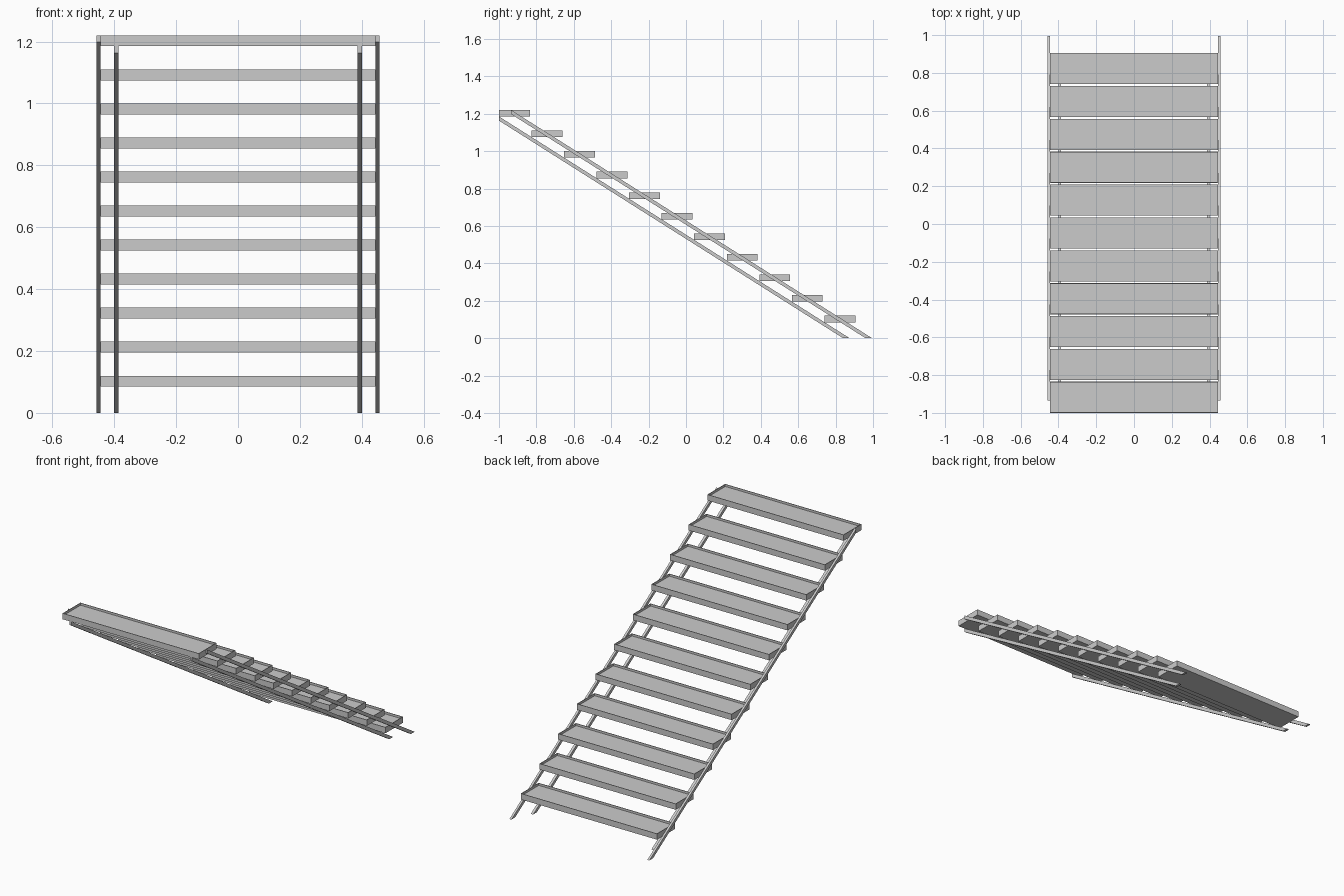
import bpy, bmesh

if "Cube" in bpy.data.objects:
    bpy.data.objects.remove(bpy.data.objects["Cube"])

STEPS = 11
RUN, RISE = 0.174, 0.11      # pitch between treads
SLOPE = RISE / RUN


def make_object(name, bm):
    bmesh.ops.recalc_face_normals(bm, faces=bm.faces[:])
    mesh = bpy.data.meshes.new(name)
    bm.to_mesh(mesh)
    bm.free()
    obj = bpy.data.objects.new(name, mesh)
    bpy.context.collection.objects.link(obj)
    return obj


def prism(name, profile, x0, x1):
    """Extrude a (y, z) profile from x0 to x1."""
    bm = bmesh.new()
    face = bm.faces.new([bm.verts.new((x0, y, z)) for y, z in profile])
    ext = bmesh.ops.extrude_face_region(bm, geom=[face])
    moved = [v for v in ext["geom"] if isinstance(v, bmesh.types.BMVert)]
    bmesh.ops.translate(bm, verts=moved, vec=(x1 - x0, 0, 0))
    return make_object(name, bm)


def tread(name, y0, z0):
    """Shallow tray: a box whose top is inset and sunk inside a thin rim."""
    w, depth, h = 0.89, 0.165, 0.035
    bm = bmesh.new()
    bmesh.ops.create_cube(bm, size=1)
    for v in bm.verts:
        v.co = (v.co.x * w, y0 + (v.co.y + 0.5) * depth, z0 + (v.co.z + 0.5) * h)
    bm.normal_update()
    top = max(bm.faces, key=lambda f: f.calc_center_median().z)
    bmesh.ops.inset_region(bm, faces=[top], thickness=0.005)
    ext = bmesh.ops.extrude_face_region(bm, geom=[top])
    sunk = [v for v in ext["geom"] if isinstance(v, bmesh.types.BMVert)]
    bmesh.ops.translate(bm, verts=sunk, vec=(0, 0, -0.013))
    if top.is_valid:
        bmesh.ops.delete(bm, geom=[top], context='FACES_ONLY')
    return make_object(name, bm)


def rail_profile(y_foot, y_end, width):
    """Sloped bar, cut level at the floor and upright at the top."""
    top = (y_foot - y_end) * SLOPE
    low = (y_foot - width - y_end) * SLOPE
    return [(y_foot, 0), (y_end, top), (y_end, low), (y_foot - width, 0)]


# Treads, lowest at the back
for i in range(STEPS):
    tread(f"tread_{i + 1}", 0.74 - i * RUN, 0.085 + i * RISE)

# Paired side rails: outer upper bar and inner lower bar
for side, s in (("left", -1), ("right", 1)):
    prism(f"{side}_outer_rail", rail_profile(0.995, -0.935, 0.035), s * 0.444, s * 0.457)
    prism(f"{side}_inner_rail", rail_profile(0.875, -1.0, 0.035), s * 0.386, s * 0.401)
